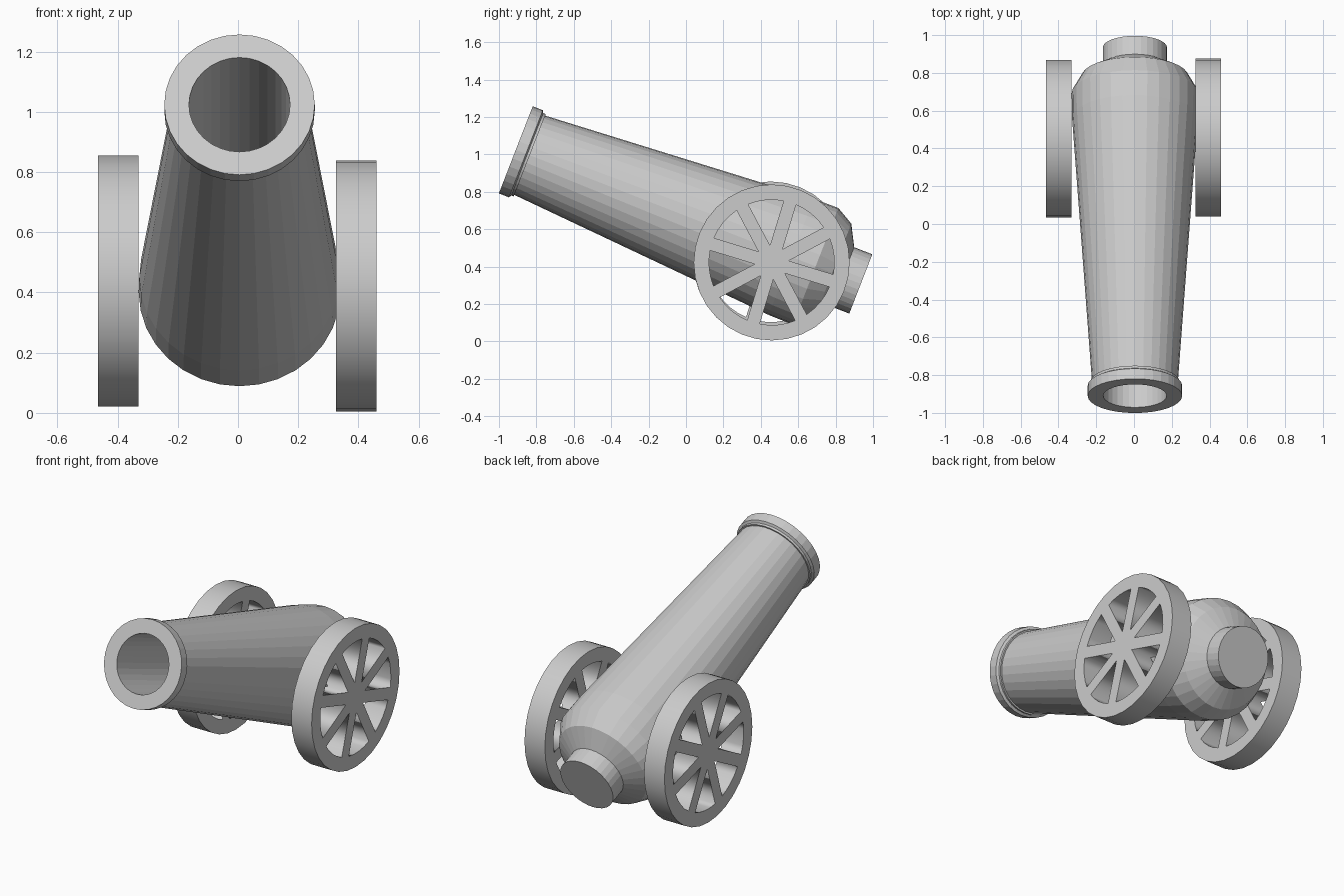
import bpy, bmesh
from math import pi, sin, cos, asin, radians

if "Cube" in bpy.data.objects:
    bpy.data.objects.remove(bpy.data.objects["Cube"])

SIDES = 32
TILT = radians(21.24)
MUZZLE = (0.005, -0.91, 1.024)


def lathe(name, profile, closed=False):
    """Revolve (radius, distance behind muzzle) points round the barrel axis."""
    bm = bmesh.new()
    verts = [bm.verts.new((r, 0, s)) for r, s in profile]
    pairs = list(zip(verts, verts[1:]))
    if closed:
        pairs.append((verts[-1], verts[0]))
    edges = [bm.edges.new(p) for p in pairs]
    bmesh.ops.spin(bm, geom=verts + edges, cent=(0, 0, 0), axis=(0, 0, 1),
                   angle=2 * pi, steps=SIDES)
    bmesh.ops.remove_doubles(bm, verts=bm.verts, dist=1e-4)
    bmesh.ops.recalc_face_normals(bm, faces=bm.faces)
    mesh = bpy.data.meshes.new(name)
    bm.to_mesh(mesh)
    bm.free()
    ob = bpy.data.objects.new(name, mesh)
    ob.location = MUZZLE
    ob.rotation_euler = (-pi / 2 - TILT, 0, 0)
    bpy.context.collection.objects.link(ob)
    return ob


def arc(radius, a0, a1, n):
    return [(radius * cos(a0 + (a1 - a0) * i / n),
             radius * sin(a0 + (a1 - a0) * i / n)) for i in range(n + 1)]


def wheel(name, location, radius=0.417, inner=0.335, depth=0.135,
          spokes=8, spoke_width=0.07):
    """Filled 2D outline with wedge-shaped holes, extruded to wheel depth."""
    half, step = spoke_width / 2, 2 * pi / spokes
    outlines = [arc(radius, 0, 2 * pi, SIDES)[:-1]]
    gap = asin(half / inner)
    apex = half / sin(step / 2)
    for i in range(spokes):
        a = radians(28) + i * step
        mid = a + step / 2
        outlines.append([(apex * cos(mid), apex * sin(mid))]
                        + arc(inner, a + gap, a + step - gap, 4))
    curve = bpy.data.curves.new(name, 'CURVE')
    curve.dimensions = '2D'
    curve.fill_mode = 'BOTH'
    curve.extrude = depth / 2
    for pts in outlines:
        sp = curve.splines.new('POLY')
        sp.points.add(len(pts) - 1)
        for p, (x, y) in zip(sp.points, pts):
            p.co = (x, y, 0, 1)
        sp.use_cyclic_u = True
    ob = bpy.data.objects.new(name, curve)
    ob.location = location
    ob.rotation_euler = (pi / 2, 0, pi / 2)
    bpy.context.collection.objects.link(ob)
    bpy.ops.object.select_all(action='DESELECT')
    ob.select_set(True)
    bpy.context.view_layer.objects.active = ob
    bpy.ops.object.convert(target='MESH')


# Tapered barrel with rounded breech and hollow bore
lathe("barrel", [(0, 1.35), (0.168, 1.35), (0.168, 0.03), (0.226, 0.03),
                 (0.226, 0.06), (0.333, 1.58), (0.335, 1.72), (0.282, 1.815),
                 (0.17, 1.875), (0, 1.885)])

# Raised band at the muzzle
lathe("muzzle_ring", [(0.168, 0), (0.25, 0), (0.25, 0.058), (0.236, 0.066),
                      (0.236, 0.08), (0.168, 0.08)], closed=True)

# Knob behind the breech
lathe("breech_knob", [(0, 1.84), (0.17, 1.84), (0.17, 1.979), (0, 1.979)])

# Spoked wheels
wheel("left_wheel", (-0.3975, 0.452, 0.438))
wheel("right_wheel", (0.3925, 0.458, 0.422))
